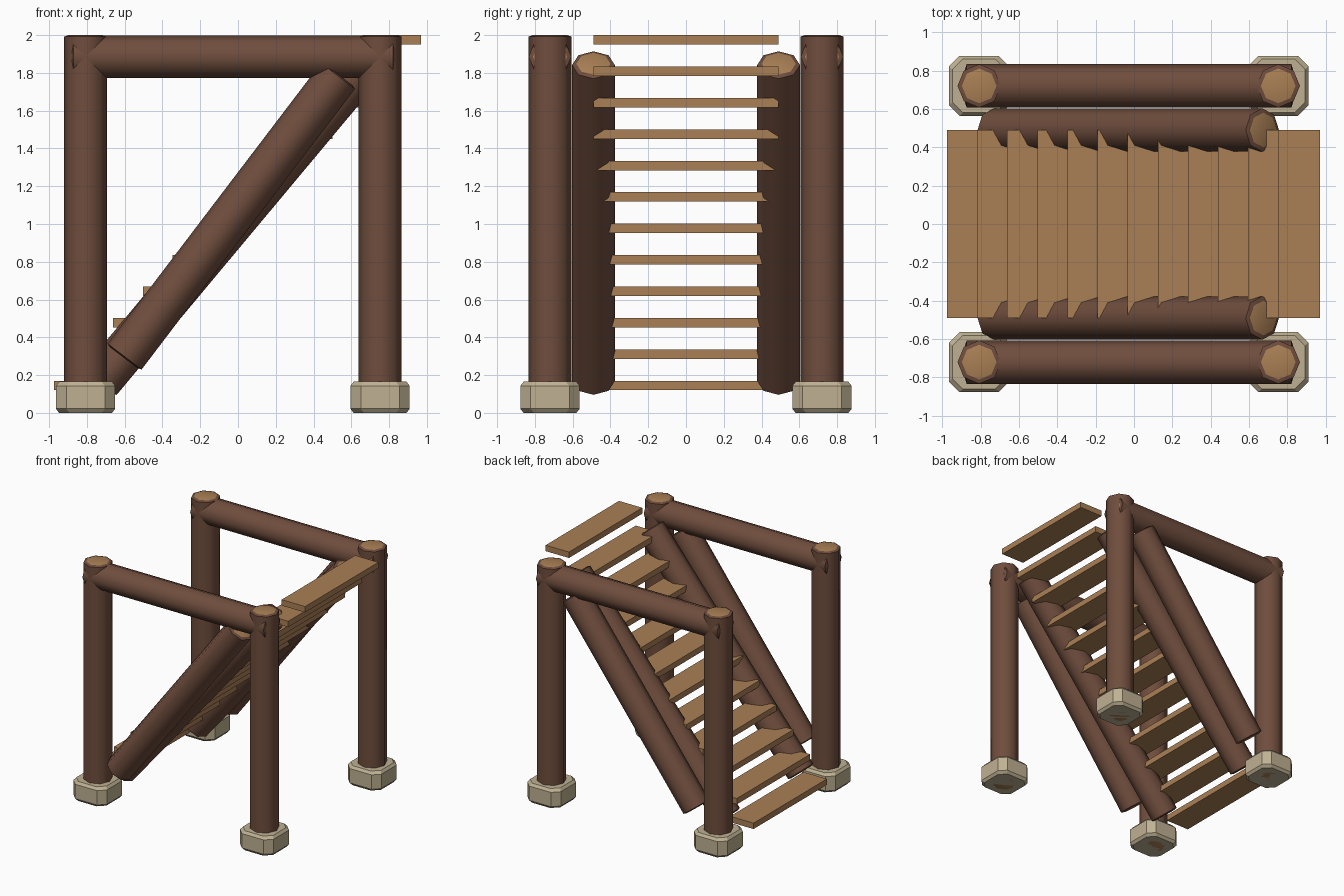
import bpy, bmesh, math
from mathutils import Vector

if "Cube" in bpy.data.objects:
    bpy.data.objects.remove(bpy.data.objects["Cube"])


def material(name, rgb):
    m = bpy.data.materials.new(name)
    m.diffuse_color = (*rgb, 1)
    m.use_nodes = True
    m.node_tree.nodes["Principled BSDF"].inputs["Base Color"].default_value = m.diffuse_color
    return m


BARK = material("bark", (0.16, 0.075, 0.047))
WOOD = material("cut_wood", (0.40, 0.215, 0.09))
STONE = material("stone", (0.52, 0.44, 0.29))


def finish(bm, name, mats, smooth=False):
    bmesh.ops.recalc_face_normals(bm, faces=bm.faces)
    me = bpy.data.meshes.new(name)
    bm.to_mesh(me)
    bm.free()
    for m in mats:
        me.materials.append(m)
    ob = bpy.data.objects.new(name, me)
    bpy.context.collection.objects.link(ob)
    if smooth:
        bpy.context.view_layer.objects.active = ob
        ob.select_set(True)
        bpy.ops.object.shade_smooth_by_angle(angle=math.radians(50))
        ob.select_set(False)
    return ob


def loft(bm, rings, cap_mat=0):
    """Skin a list of point rings and cap both ends."""
    rows = [[bm.verts.new(p) for p in r] for r in rings]
    n = len(rows[0])
    for a, b in zip(rows, rows[1:]):
        for i in range(n):
            j = (i + 1) % n
            bm.faces.new((a[i], a[j], b[j], b[i]))
    for r in (rows[0], rows[-1]):
        bm.faces.new(r).material_index = cap_mat


def log(name, p, q, r=0.113, rise=0.008):
    """Eight-sided log in an xz plane, bark rim and cut-wood ends."""
    p, q = Vector(p), Vector(q)
    d = (q - p).normalized()
    v = Vector((0, 1, 0))
    u = v.cross(d)

    def ring(c, rad):
        return [c + rad * (math.cos(k * math.pi / 4) * u + math.sin(k * math.pi / 4) * v)
                for k in range(8)]
    bm = bmesh.new()
    loft(bm, [ring(p, r * 0.8), ring(p + d * rise, r),
              ring(q - d * rise, r), ring(q, r * 0.8)], cap_mat=1)
    return finish(bm, name, [BARK, WOOD], smooth=True)


def footing(name, x, y):
    """Stone block with cut corners and bevelled top and bottom."""
    def ring(h, z):
        c = h - 0.055
        pts = [(h, c), (c, h), (-c, h), (-h, c), (-h, -c), (-c, -h), (c, -h), (h, -c)]
        return [(x + a, y + b, z) for a, b in pts]
    bm = bmesh.new()
    loft(bm, [ring(0.14, 0), ring(0.157, 0.022), ring(0.157, 0.143), ring(0.14, 0.165)])
    return finish(bm, name, [STONE])


# side frames: posts on footings, top rail, diagonal brace, stair stringer
for side, s in (("front", -1), ("back", 1)):
    y = 0.72 * s
    for end, x in (("left", -0.807), ("right", 0.752)):
        footing(f"{side}_{end}_footing", x, y)
        log(f"{side}_{end}_post", (x, y, 0), (x, y, 2.0))
    log(f"{side}_top_rail", (-0.88, y, 1.886), (0.828, y, 1.886))
    log(f"{side}_brace", (-0.605, y, 0.292), (0.534, y, 1.79))
    log(f"{side}_stringer", (-0.734, 0.49 * s, 0.162), (0.674, 0.49 * s, 1.848))

# stair treads
for i in range(12):
    x0, z1 = -0.975 + 0.157 * i, 0.17 + 0.16636 * i
    bm = bmesh.new()
    loft(bm, [[(x0, -0.49, z), (x0 + 0.218, -0.49, z), (x0 + 0.218, 0.49, z), (x0, 0.49, z)]
              for z in (z1 - 0.05, z1)])
    finish(bm, f"tread_{i + 1:02d}", [WOOD])
